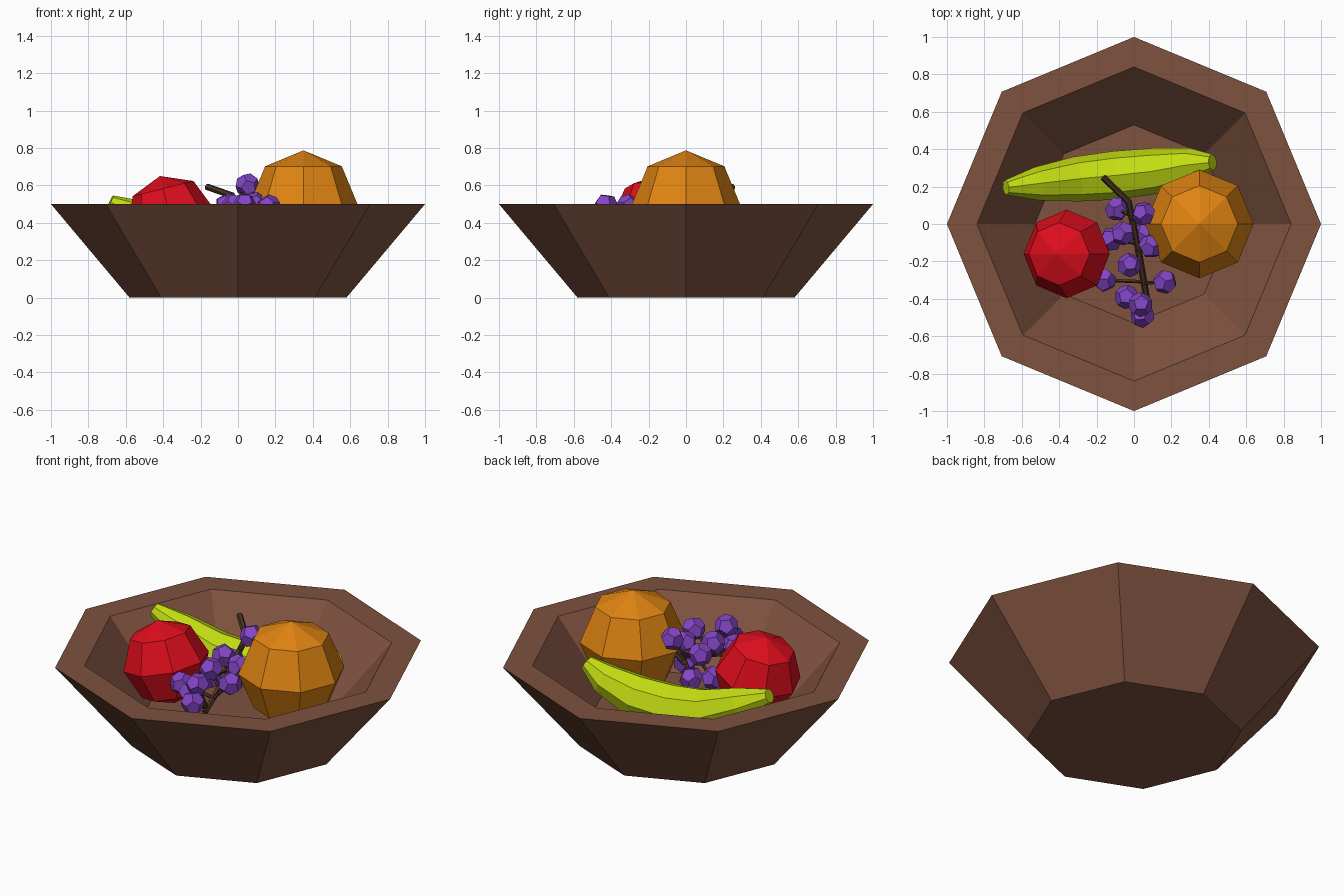
import bpy, bmesh, math, random
from mathutils import Vector, Euler

if "Cube" in bpy.data.objects:
    bpy.data.objects.remove(bpy.data.objects["Cube"])

random.seed(4)


def material(name, rgb):
    m = bpy.data.materials.new(name)
    m.diffuse_color = (*rgb, 1)
    m.use_nodes = True
    m.node_tree.nodes["Principled BSDF"].inputs["Base Color"].default_value = m.diffuse_color
    return m


def finish(bm, name, mat):
    bmesh.ops.recalc_face_normals(bm, faces=bm.faces)
    me = bpy.data.meshes.new(name)
    bm.to_mesh(me)
    bm.free()
    me.materials.append(mat)
    ob = bpy.data.objects.new(name, me)
    bpy.context.collection.objects.link(ob)
    return ob


def skin(bm, rings):
    """Join rings of points with quads and cap both ends."""
    loops = [[bm.verts.new(p) for p in ring] for ring in rings]
    n = len(loops[0])
    for a, b in zip(loops, loops[1:]):
        for i in range(n):
            j = (i + 1) % n
            bm.faces.new((a[i], a[j], b[j], b[i]))
    bm.faces.new(loops[0][::-1])
    bm.faces.new(loops[-1])


def circle(r, n):
    return [Vector((r * math.cos(k * math.tau / n), r * math.sin(k * math.tau / n), 0)) for k in range(n)]


def tube(bm, path, radii, n):
    """Sweep an n-sided section with varying radius along a path."""
    pts = [Vector(p) for p in path]
    rings = []
    for i, p in enumerate(pts):
        tangent = pts[min(i + 1, len(pts) - 1)] - pts[max(i - 1, 0)]
        q = tangent.to_track_quat('Z', 'Y')
        rings.append([p + q @ v for v in circle(radii[i], n)])
    skin(bm, rings)


def round_fruit(name, loc, r, tilt, mat):
    bm = bmesh.new()
    bmesh.ops.create_uvsphere(bm, u_segments=8, v_segments=4, radius=r)
    ob = finish(bm, name, mat)
    ob.location = loc
    ob.rotation_euler = tilt


wood = material("wood", (0.21, 0.084, 0.05))
lime = material("banana_green", (0.55, 0.73, 0.006))
orange_mat = material("orange_peel", (0.74, 0.23, 0.006))
red = material("apple_red", (0.73, 0.004, 0.012))
purple = material("grape_purple", (0.23, 0.06, 0.57))
bark = material("stem_brown", (0.07, 0.033, 0.02))

# Octagonal bowl: base, outer rim, inner rim, inner floor
bm = bmesh.new()
profile = [(0.58, 0), (1, 0.5), (0.84, 0.5), (0.53, 0.15)]
skin(bm, [[v + Vector((0, 0, z)) for v in circle(r, 8)] for r, z in profile])
finish(bm, "bowl", wood)

# Round fruit
round_fruit("orange", (0.35, 0, 0.497), 0.29, (0, 0, 0), orange_mat)
round_fruit("apple", (-0.36, -0.16, 0.42), 0.237, (0, math.radians(-14), 0), red)

# Banana sagging between its raised ends
bm = bmesh.new()
tube(bm, [(-0.685, 0.195, 0.51), (-0.52, 0.215, 0.43), (-0.31, 0.24, 0.34), (-0.1, 0.26, 0.31),
          (0.12, 0.285, 0.325), (0.31, 0.32, 0.395), (0.42, 0.33, 0.465)],
     [0.04, 0.09, 0.12, 0.13, 0.122, 0.088, 0.043], 8)
finish(bm, "banana", lime)

# Grape positions
grapes = [(-0.09, 0.08, 0.41), (0.05, 0.055, 0.6), (-0.06, -0.05, 0.495), (-0.12, -0.08, 0.36),
          (0.09, -0.12, 0.5), (0.05, -0.06, 0.42), (-0.025, -0.22, 0.49), (-0.16, -0.3, 0.4),
          (0.165, -0.31, 0.487), (-0.04, -0.39, 0.41), (0.035, -0.43, 0.493), (0.045, -0.49, 0.41)]

# Main stem with a twig to every grape
stem = [Vector(p) for p in ((-0.165, 0.25, 0.592), (-0.03, 0.12, 0.545), (0.02, -0.12, 0.44), (0.07, -0.41, 0.33))]
bm = bmesh.new()
tube(bm, stem, [0.018] * 4, 6)
for g in grapes:
    t = min(max((0.16 - g[1]) / 0.57, 0.05), 0.95)
    root = stem[1].lerp(stem[3], t)
    tube(bm, [root, g], [0.01, 0.01], 5)
finish(bm, "grape_stem", bark)

# Grapes as dodecahedra
phi = (1 + 5 ** 0.5) / 2
corners = [Vector((x, y, z)) for x in (-1, 1) for y in (-1, 1) for z in (-1, 1)]
for a in (-1 / phi, 1 / phi):
    for b in (-phi, phi):
        corners += [Vector((0, a, b)), Vector((a, b, 0)), Vector((b, 0, a))]
bm = bmesh.new()
for g in grapes:
    rot = Euler([random.uniform(0, math.tau) for _ in range(3)]).to_matrix()
    vs = [bm.verts.new(Vector(g) + rot @ (c.normalized() * 0.066)) for c in corners]
    bmesh.ops.convex_hull(bm, input=vs)
bmesh.ops.dissolve_limit(bm, angle_limit=math.radians(5), verts=bm.verts, edges=bm.edges)
finish(bm, "grapes", purple)
